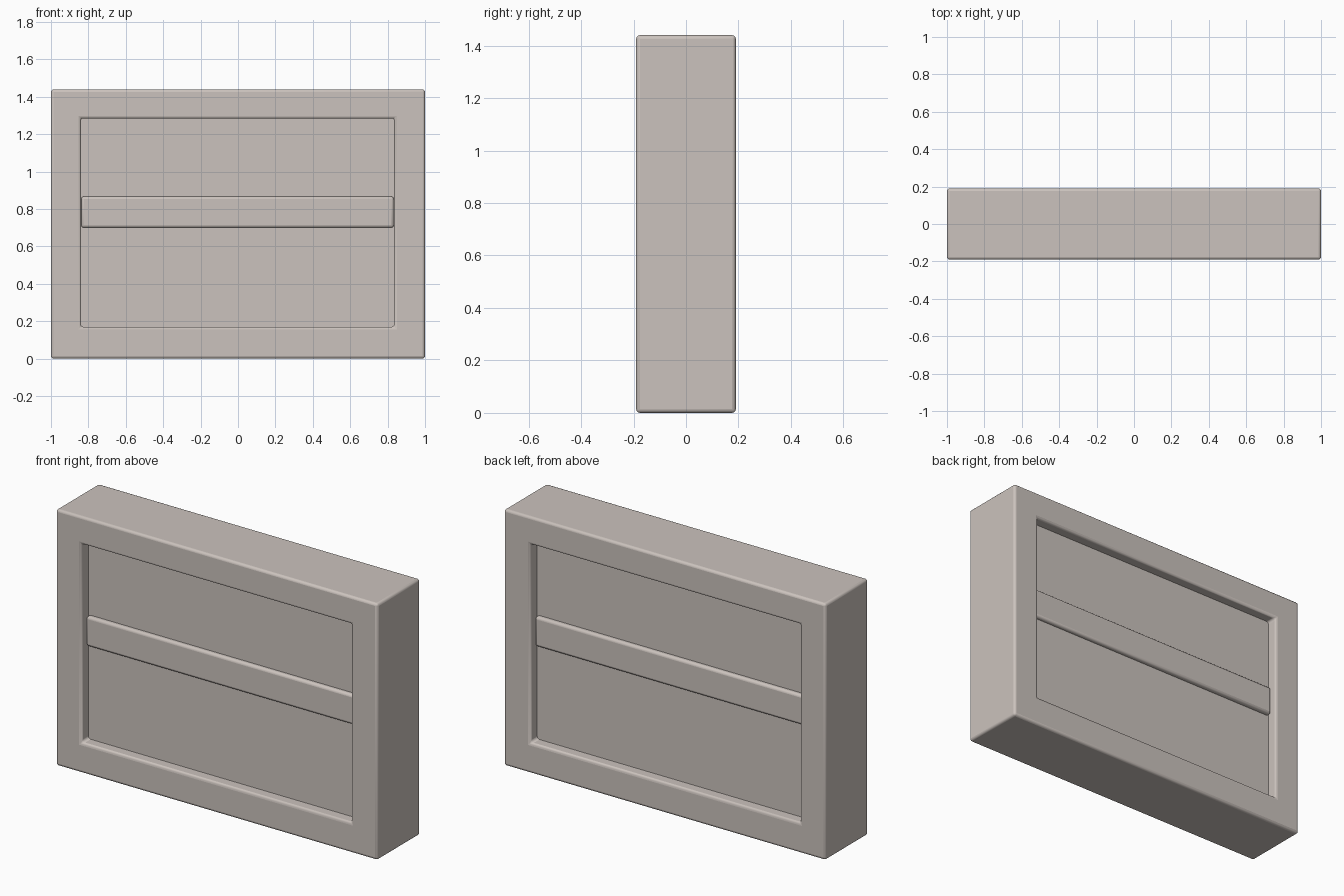
import bpy, bmesh

if "Cube" in bpy.data.objects:
    bpy.data.objects.remove(bpy.data.objects["Cube"])

# one warm pale grey paint for everything
paint = bpy.data.materials.new("warm_grey_paint")
paint.diffuse_color = (0.60, 0.545, 0.51, 1)
paint.use_nodes = True
paint.node_tree.nodes["Principled BSDF"].inputs["Base Color"].default_value = paint.diffuse_color


def finish(name, bm, bevel, segments):
    bmesh.ops.recalc_face_normals(bm, faces=bm.faces)
    me = bpy.data.meshes.new(name)
    bm.to_mesh(me)
    bm.free()
    me.materials.append(paint)
    ob = bpy.data.objects.new(name, me)
    bpy.context.collection.objects.link(ob)
    if bevel:
        m = ob.modifiers.new("soft_edges", 'BEVEL')
        m.width, m.segments = bevel, segments
        m.limit_method = 'ANGLE'
    bpy.ops.object.select_all(action='DESELECT')
    ob.select_set(True)
    bpy.context.view_layer.objects.active = ob
    bpy.ops.object.shade_smooth_by_angle(angle=0.7)
    return ob


def box(name, x0, x1, depth, z0, z1, bevel=0, segments=2):
    bm = bmesh.new()
    bmesh.ops.create_cube(bm, size=1)
    for v in bm.verts:
        v.co = ((x0 + x1) / 2 + v.co.x * (x1 - x0), v.co.y * 2 * depth,
                (z0 + z1) / 2 + v.co.z * (z1 - z0))
    return finish(name, bm, bevel, segments)


# outer frame: mitred rectangular ring, open front and back
bm = bmesh.new()
rects = [(-1, 1, 0, 1.44), (-0.84, 0.835, 0.17, 1.285)]
loops = []
for (x0, x1, z0, z1), y in ((rects[0], -0.19), (rects[0], 0.19),
                            (rects[1], 0.19), (rects[1], -0.19)):
    loops.append([bm.verts.new((x, y, z)) for x, z in
                  ((x0, z0), (x1, z0), (x1, z1), (x0, z1))])
for i in range(4):
    a, b = loops[i], loops[(i + 1) % 4]
    for j in range(4):
        k = (j + 1) % 4
        bm.faces.new((a[j], a[k], b[k], b[j]))
finish("frame", bm, 0.014, 3)

# recessed infill panel, and the cross rail standing slightly proud of it
box("panel", -0.85, 0.845, 0.128, 0.16, 1.295)
box("cross_rail", -0.838, 0.833, 0.153, 0.70, 0.867, 0.014, 3)
